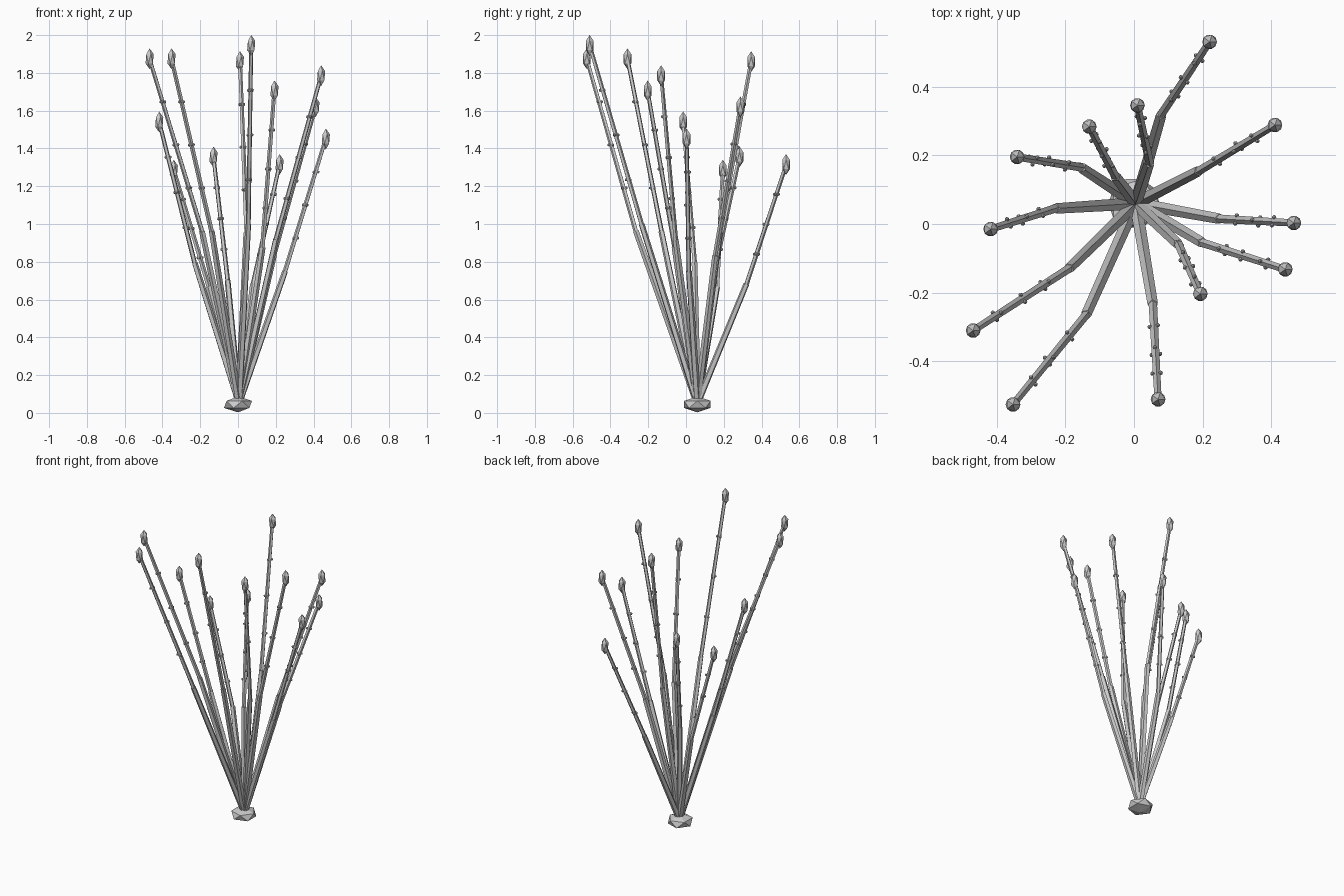
import bpy, math
from mathutils import Vector, Matrix

if "Cube" in bpy.data.objects:
    bpy.data.objects.remove(bpy.data.objects["Cube"], do_unlink=True)

grey = bpy.data.materials.new("plain_grey")
grey.use_nodes = True
COLOUR = (0.6, 0.6, 0.6, 1)
grey.diffuse_color = COLOUR
grey.node_tree.nodes["Principled BSDF"].inputs["Base Color"].default_value = COLOUR


def finish(name):
    ob = bpy.context.object
    ob.name = name
    ob.data.materials.append(grey)
    return ob


def ball(name, centre, radius, height):
    bpy.ops.mesh.primitive_ico_sphere_add(subdivisions=1, radius=1, location=centre)
    ob = finish(name)
    ob.scale = (radius, radius, height)
    return ob


def rod(name, a, b, r1, r2):
    axis = b - a
    bpy.ops.mesh.primitive_cone_add(vertices=5, radius1=r1, radius2=r2,
                                    depth=axis.length, location=(a + b) / 2)
    ob = finish(name)
    ob.rotation_euler = axis.to_track_quat('Z', 'Y').to_euler()
    return ob


# Root crown
ball("root_crown", (0, 0.06, 0.045), 0.083, 0.042)
root = Vector((0.005, 0.06, 0.05))

# Each stem: bend x, bend y, tip x, tip y, tip z
stems = [
    (0.08, 0.32, 0.22, 0.53, 1.315), (0.19, 0.155, 0.41, 0.288, 1.62),
    (0.25, 0.015, 0.465, 0.003, 1.45), (0.20, -0.055, 0.44, -0.132, 1.785),
    (0.13, -0.06, 0.193, -0.203, 1.705), (0.055, -0.235, 0.07, -0.51, 1.945),
    (-0.14, -0.265, -0.352, -0.525, 1.875), (-0.19, -0.13, -0.468, -0.31, 1.875),
    (-0.23, 0.045, -0.417, -0.015, 1.54), (-0.155, 0.165, -0.34, 0.195, 1.285),
    (-0.055, 0.14, -0.13, 0.283, 1.355), (0.045, 0.18, 0.01, 0.345, 1.86),
]

for i, (bx, by, tx, ty, tz) in enumerate(stems, 1):
    bend = Vector((bx, by, (root.z + tz) / 2))
    tip = Vector((tx, ty, tz))
    rod(f"lower_stem_{i}", root, bend, 0.019, 0.016)
    rod(f"upper_stem_{i}", bend, tip, 0.013, 0.011)
    ball(f"bud_{i}", tip, 0.024, 0.055)

    # Rings of small nubs along the upper stem
    for level in (1, 2, 3):
        centre = bend.lerp(tip, level / 4)
        for k in range(3):
            angle = math.tau * k / 3 + level + i
            side = Matrix.Rotation(angle, 3, 'Z') @ Vector((0.014, 0, 0))
            ball(f"nub_{i}_{level}_{k + 1}", centre + side, 0.007, 0.009)
